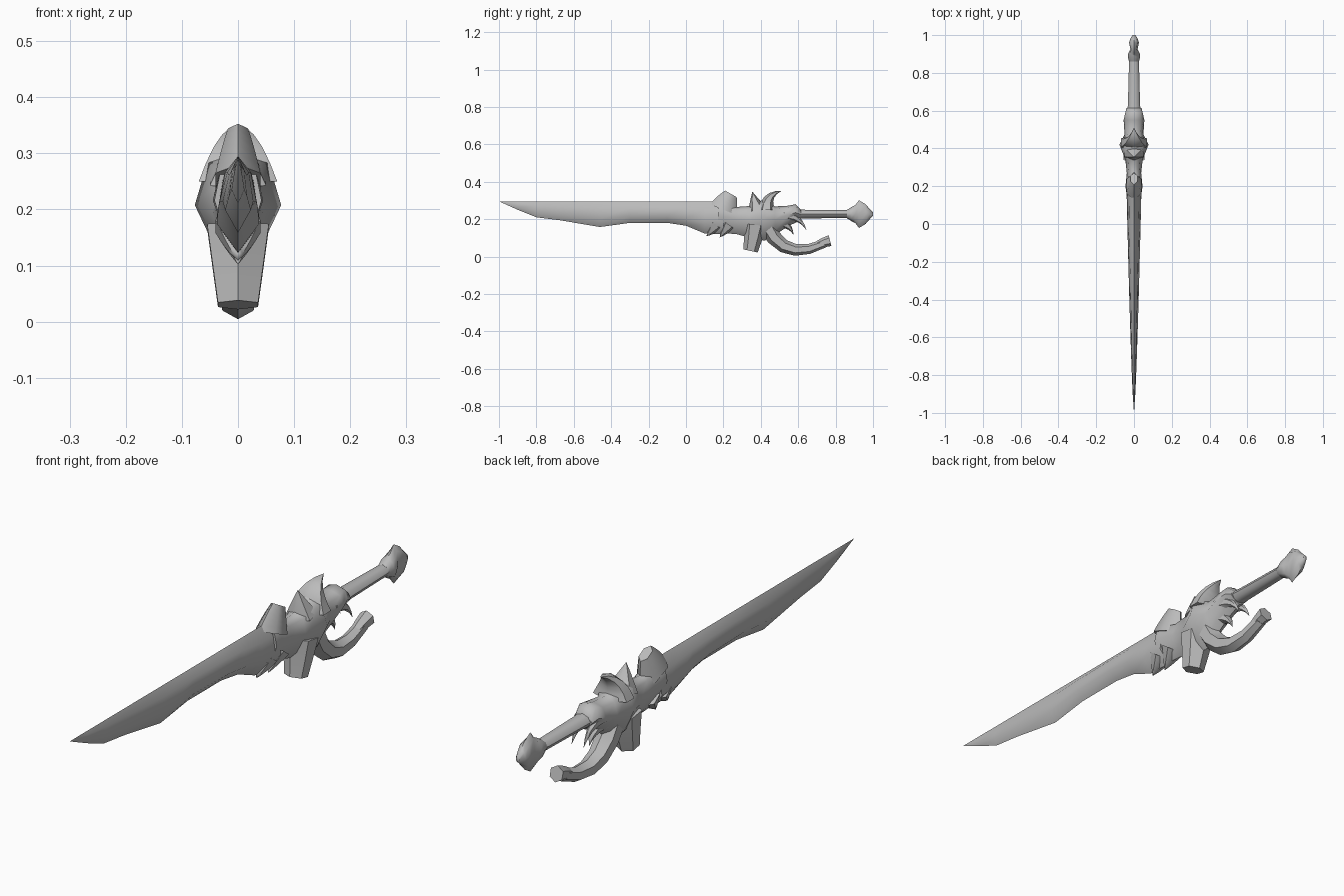
import bpy
import bmesh
import math
from mathutils import Vector

default_cube = bpy.data.objects.get("Cube")
if default_cube:
    bpy.data.objects.remove(default_cube, do_unlink=True)

# One plain steel colour for the whole sword
steel = bpy.data.materials.new("grey_steel")
steel.use_nodes = True
steel_colour = (.5, .5, .5, 1)
steel.diffuse_color = steel_colour
steel.node_tree.nodes["Principled BSDF"].inputs["Base Color"].default_value = steel_colour

# Half cross-sections: (fraction from lower to upper edge, fraction of half width)
BLADE_SECTION = [(0, 0), (.3, 1), (.75, .7), (1, 0)]
GUARD_SECTION = [(0, 0), (.15, .45), (.55, 1), (.9, .7), (1, 0)]
ROUND_SECTION = [(0, 0), (.15, .7), (.5, 1), (.85, .7), (1, 0)]
THORN_SECTION = [(0, 0), (.25, 1), (.75, 1), (1, 0)]


def loft(name, section, stations):
    """Skin symmetrical rings; each station is (lower point, upper point, half width)."""
    bm = bmesh.new()
    ring_shape = section + [(t, -w) for t, w in reversed(section[1:-1])]
    rings = []
    for lower, upper, half_width in stations:
        sideways = Vector((half_width, 0, 0))
        rings.append([bm.verts.new(lower.lerp(upper, t) + sideways * w) for t, w in ring_shape])
    count = len(ring_shape)
    for first, second in zip(rings, rings[1:]):
        for i in range(count):
            j = (i + 1) % count
            bm.faces.new((first[i], first[j], second[j], second[i]))
    bm.faces.new(rings[0])
    bm.faces.new(rings[-1])
    bmesh.ops.remove_doubles(bm, verts=bm.verts, dist=.0005)
    bmesh.ops.recalc_face_normals(bm, faces=bm.faces)
    mesh = bpy.data.meshes.new(name)
    bm.to_mesh(mesh)
    bm.free()
    mesh.materials.append(steel)
    part = bpy.data.objects.new(name, mesh)
    bpy.context.collection.objects.link(part)
    bpy.ops.object.select_all(action="DESELECT")
    part.select_set(True)
    bpy.context.view_layer.objects.active = part
    bpy.ops.object.shade_smooth_by_angle(angle=math.radians(55))


def upright_loft(name, section, profile):
    """Loft vertical rings given as (y, bottom, top, half width)."""
    stations = []
    for y, bottom, top, half_width in profile:
        stations.append((Vector((0, y, bottom)), Vector((0, y, top)), half_width))
    loft(name, section, stations)


def turned_loft(name, profile):
    """Loft rings centred on the grip axis, given as (y, half height, half width)."""
    axis = .227
    upright_loft(name, ROUND_SECTION, [(y, axis - h, axis + h, w) for y, h, w in profile])


def thorn(name, base, bend, tip, half_height, half_width, end_scale=0, x=0):
    """Taper a section along a curve in the (y, z) plane."""
    start, middle, end = (Vector((x, *point)) for point in (base, bend, tip))
    steps = 5
    stations = []
    for i in range(steps + 1):
        t = i / steps
        first, second = start.lerp(middle, t), middle.lerp(end, t)
        centre = first.lerp(second, t)
        along = (second - first).normalized()
        scale = 1 - t + t * end_scale
        across = Vector((0, -along.z, along.y)) * half_height * scale
        stations.append((centre - across, centre + across, half_width * scale))
    loft(name, THORN_SECTION, stations)


def blade_half_width(y):
    return .04 * ((y + 1) / 1.2) ** .7


# Blade with a straight back and wavy cutting edge, widening towards the guard
blade_back = .295
cutting_edge = [(-1, blade_back), (-.9, .25), (-.8, .21), (-.68, .195), (-.46, .158),
                (-.3, .18), (-.1, .18), (0, .165), (.1, .123), (.2, .12)]
upright_loft("blade", BLADE_SECTION,
             [(y, low, blade_back, blade_half_width(y)) for y, low in cutting_edge])

# Barbs below the blade root
for name, y in (("front_barb", .11), ("rear_barb", .18)):
    thorn(name, (y + .05, .17), (y + .02, .13), (y, y * -.1 + .12), .04, .04)

# Guard body with wide ridge, narrow neck and rear collar
upright_loft("guard_body", GUARD_SECTION, [
    (.17, .12, blade_back, .042), (.2, .125, .29, .045), (.27, .12, .265, .038),
    (.34, .1, .27, .046), (.42, .085, .308, .077), (.475, .115, .268, .05),
    (.55, .165, .272, .055), (.585, .18, .28, .047), (.615, .195, .25, .04)])

# Crest and spikes along the top
thorn("root_crest", (.2, .25), (.22, .3), (.24, .335), .08, .04, end_scale=.45)
thorn("front_guard_spike", (.38, .25), (.365, .3), (.355, .347), .05, .05)
thorn("rear_guard_spike", (.43, .25), (.43, .335), (.51, .35), .045, .07)

# Fang and finger hook below the guard
thorn("lower_fang", (.37, .17), (.36, .1), (.345, .03), .06, .055, end_scale=.65)
thorn("finger_hook", (.43, .17), (.52, -.035), (.74, .07), .045, .04, end_scale=.5)
thorn("hook_end", (.7, .06), (.73, .075), (.77, .085), .02, .017, end_scale=1.5)

# Claws hanging behind the guard
for side, sign in (("left", 1), ("right", -1)):
    thorn(side + "_rear_claw", (.52, .22), (.61, .22), (.645, .14), .03, .022, x=sign * .025)
thorn("small_claw", (.5, .18), (.56, .17), (.575, .115), .03, .03)

# Grip and flared pommel
turned_loft("grip", [(.57, .028, .036), (.64, .023, .032), (.87, .021, .026)])
turned_loft("pommel", [
    (.86, .022, .026), (.885, .038, .033), (.905, .048, .03), (.925, .074, .019),
    (.96, .053, .026), (.98, .03, .02), (1, .01, .008)])
